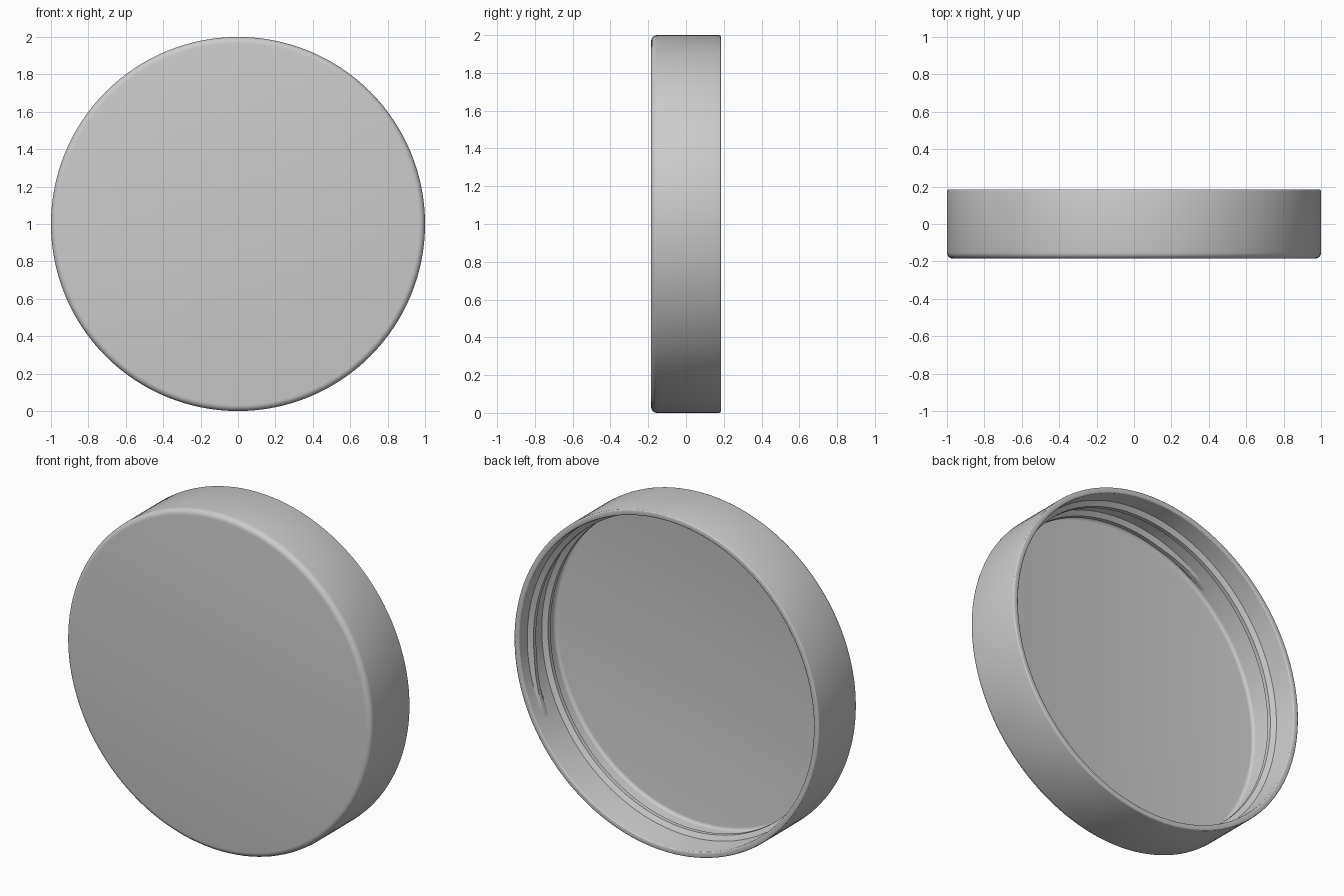
import bpy, bmesh
from math import sin, cos, pi, radians

if "Cube" in bpy.data.objects:
    bpy.data.objects.remove(bpy.data.objects["Cube"])

SIDES = 128
CENTRE_Z = 1.0


def place(r, a, y):
    return (r * cos(a), y, CENTRE_Z + r * sin(a))


def arc(cr, cy, rad, start, end, steps):
    """Profile points (radius, y) along a fillet."""
    return [(cr + rad * cos(radians(start + (end - start) * i / steps)),
             cy + rad * sin(radians(start + (end - start) * i / steps)))
            for i in range(steps + 1)]


def finish(bm, name):
    bmesh.ops.recalc_face_normals(bm, faces=bm.faces)
    mesh = bpy.data.meshes.new(name)
    bm.to_mesh(mesh)
    bm.free()
    ob = bpy.data.objects.new(name, mesh)
    bpy.context.collection.objects.link(ob)
    bpy.ops.object.select_all(action='DESELECT')
    ob.select_set(True)
    bpy.context.view_layer.objects.active = ob
    bpy.ops.object.shade_smooth_by_angle(angle=radians(25))
    return ob


# Lid shell: closed front disc, rounded corner, thin wall, rounded rim, inner floor
profile = (arc(0.968, -0.153, 0.032, -90, 0, 5)
           + arc(0.990, 0.175, 0.010, 0, 90, 3)
           + arc(0.975, 0.175, 0.010, 90, 180, 3)
           + arc(0.945, -0.130, 0.020, 0, -90, 4))
bm = bmesh.new()
rings = [[bm.verts.new(place(r, 2 * pi * i / SIDES, y)) for i in range(SIDES)]
         for r, y in profile]
for lo, hi in zip(rings, rings[1:]):
    for i in range(SIDES):
        j = (i + 1) % SIDES
        bm.faces.new((lo[i], lo[j], hi[j], hi[i]))
bm.faces.new(rings[0])
bm.faces.new(rings[-1])
finish(bm, "lid_shell")

# Inner screw thread: trapezoid ridge on a helix, fading out at both ends
WALL, DEPTH = 0.965, 0.028
START, SWEEP = radians(127), radians(515)
Y0, Y1 = -0.105, 0.09
STEPS = 184
section = [(-0.032, 0), (-0.012, 1), (0.012, 1), (0.032, 0)]
bm = bmesh.new()
previous = None
for k in range(STEPS + 1):
    t = k / STEPS
    fade = min(1, t / 0.04, (1 - t) / 0.04)
    angle = START - SWEEP * t
    y = Y0 + (Y1 - Y0) * t
    ring = [bm.verts.new(place(WALL + 0.004 - (0.004 + DEPTH * fade) * h, angle, y + dy))
            for dy, h in section]
    if previous:
        for i in range(4):
            j = (i + 1) % 4
            bm.faces.new((previous[i], previous[j], ring[j], ring[i]))
    else:
        bm.faces.new(ring)
    previous = ring
bm.faces.new(previous)
finish(bm, "screw_thread")
